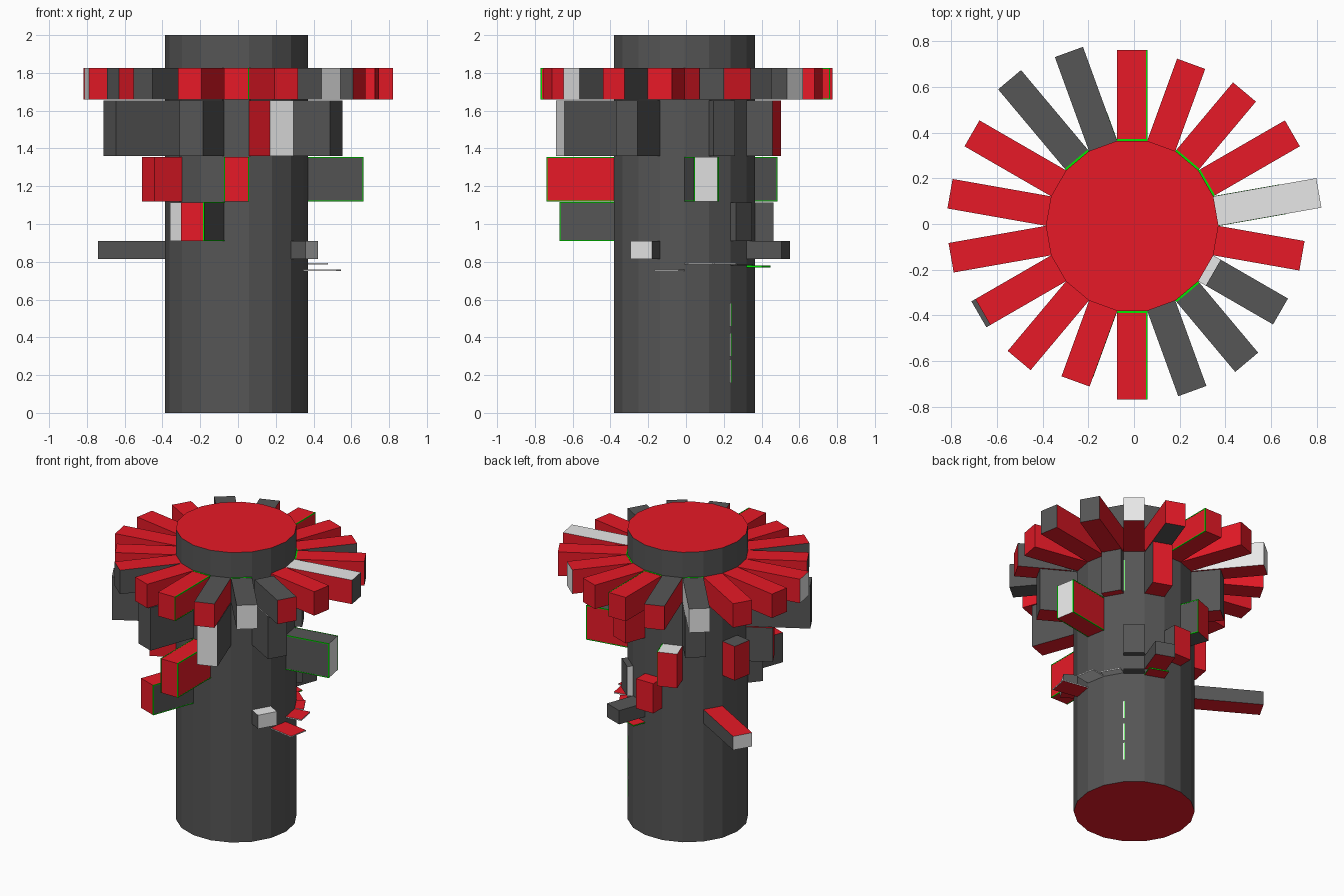
import bpy, bmesh, math
from mathutils import Vector

if "Cube" in bpy.data.objects:
    bpy.data.objects.remove(bpy.data.objects["Cube"])

CX, CY, R, N = -0.008, -0.008, 0.378, 18
HALF = 0.0655  # half width of a block


def material(name, rgb):
    m = bpy.data.materials.new(name)
    m.diffuse_color = (*rgb, 1)
    m.use_nodes = True
    m.node_tree.nodes["Principled BSDF"].inputs["Base Color"].default_value = m.diffuse_color
    return m


MATS = [material("red", (0.8, 0.01, 0.02)),
        material("dark_grey", (0.092, 0.092, 0.092)),
        material("light_grey", (0.8, 0.8, 0.8)),
        material("green", (0.0, 0.8, 0.0))]
CODE = {"R": 0, "G": 1, "L": 2, "V": 3}


def finish(bm, name):
    me = bpy.data.meshes.new(name)
    bm.normal_update()
    bm.to_mesh(me)
    bm.free()
    for m in MATS:
        me.materials.append(m)
    ob = bpy.data.objects.new(name, me)
    bpy.context.collection.objects.link(ob)
    ob.location = (CX, CY, 0)


# Column: 18 flat sides, red caps
bm = bmesh.new()
ring = [bm.verts.new((R * math.cos(math.tau * i / N), R * math.sin(math.tau * i / N), 0)) for i in range(N)]
base = bm.faces.new(ring)
ext = bmesh.ops.extrude_face_region(bm, geom=[base], use_keep_orig=True)
bmesh.ops.translate(bm, vec=(0, 0, 2), verts=[g for g in ext["geom"] if isinstance(g, bmesh.types.BMVert)])
bmesh.ops.recalc_face_normals(bm, faces=bm.faces)
bm.normal_update()
for f in bm.faces:
    f.material_index = 0 if abs(f.normal.z) > 0.5 else 1
finish(bm, "column")


# Radial box; colours are top, outer end, clockwise side, other side, underside
def block(name, deg, r1, z0, z1, colours, r0=0.36, s0=-HALF, s1=HALF):
    a = math.radians(deg)
    out = Vector((math.cos(a), math.sin(a), 0))
    side = Vector((-math.sin(a), math.cos(a), 0))
    bm = bmesh.new()
    bmesh.ops.create_cube(bm, size=1)
    for v in bm.verts:
        x, y, z = v.co
        v.co = out * (r1 if x > 0 else r0) + side * (s1 if y > 0 else s0)
        v.co.z = z1 if z > 0 else z0
    bm.normal_update()
    for f in bm.faces:
        n = f.normal
        if abs(n.z) > 0.5:
            k = 0 if n.z > 0 else 4
        elif abs(n.dot(out)) > 0.5:
            k = 1
        else:
            k = 3 if n.dot(side) > 0 else 2
        f.material_index = CODE[colours[k]]
    finish(bm, name)


# Each layer: name, bottom, top, list of (angle, reach, colours, optional inner start)
LAYERS = [
    ("crown_block", 1.66, 1.825, [
        (90, .77, "RRRRR"), (70, .755, "RRRRG"), (50, .765, "RLGRR"), (30, .81, "RGRRR"),
        (10, .83, "LGRRR"), (-10, .755, "RRRRR"), (-30, .75, "GRGGR", .41), (-50, .78, "GLGGG"),
        (-70, .77, "GRRRR"), (-90, .76, "RRRRR"), (-110, .725, "RRRRR"), (-130, .77, "RGGGR"),
        (-150, .755, "RGRRR"), (-170, .805, "RLRRR"), (170, .81, "RRRRR"), (150, .81, "RRRRR"),
        (130, .835, "GLLGR"), (110, .81, "GRRRR")]),
    ("upper_block", 1.36, 1.655, [
        (70, .52, "GRGRR"), (30, .42, "GGGGR"), (-30, .61, "LGGGR"), (-70, .70, "GLRGR"),
        (-110, .70, "GGGGR"), (-150, .775, "GGGGR"), (130, .56, "GGGGR")]),
    ("middle_block", 1.12, 1.355, [
        (10, .67, "GLGRR"), (-90, .73, "RRRRR"), (-150, .54, "RRGRR"),
        (170, .48, "GRRRR"), (110, .50, "LRGRG")]),
    ("lower_block", 0.91, 1.115, [
        (50, .41, "GGGLG"), (90, .47, "RRGRR"), (-110, .68, "RRGGR"), (-130, .47, "GLGGR")]),
    ("bottom_block", 0.815, 0.91, [
        (150, .81, "RLGGR"), (-30, .46, "LLGGR"), (70, .57, "GGGGR")]),
]
for name, z0, z1, items in LAYERS:
    for i, (deg, r, col, *inner) in enumerate(items):
        block(f"{name}_{i + 1}", deg, r, z0, z1, col, *inner)

# Thin plates curving around the right side
PLATES = [(-10, .55, .756, "RLLLR"), (10, .48, .79, "RLLLL"), (30, .43, .79, "RLLLL"),
          (50, .42, .785, "RGGGG"), (70, .46, .775, "RVVVR")]
for i, (deg, r, z, col) in enumerate(PLATES):
    block(f"thin_plate_{i + 1}", deg, r, z - .004, z + .004, col)

T, E = .005, .001  # green trim width and how far it stands proud
# Green edging along the length of blocks: angle, reach, bottom, top, sides
EDGES = [(90, .77, 1.66, 1.825, [-1]), (-90, .76, 1.66, 1.825, [1]),
         (10, .67, 1.12, 1.355, [-1, 1]), (-90, .73, 1.12, 1.355, [-1, 1]),
         (-110, .68, .91, 1.115, [1]), (110, .50, 1.12, 1.355, [-1])]
for i, (deg, r, z0, z1, sides) in enumerate(EDGES):
    for s in sides:
        lo, hi = sorted((s * (HALF + E), s * (HALF - T)))
        n = f"green_edge_{i + 1}_{s}"
        block(n + "_top", deg, r + E, z1 - T, z1 + E, "VVVVV", .36, lo, hi)
        block(n + "_bottom", deg, r + E, z0 - E, z0 + T, "VVVVV", .36, lo, hi)
        block(n + "_end", deg, r + E, z0, z1, "VVVVV", r - T, lo, hi)

# Green seams where crown blocks meet the column
for deg in (90, 50, 30, 130, -50, -90):
    block(f"green_seam_{deg}", deg, .381, 1.82, 1.827, "VVVVV", .365)

# Narrow light slits with green rims up the column
for i, (z0, z1) in enumerate([(.16, .28), (.30, .42), (.46, .58), (1.38, 1.6)]):
    block(f"slit_{i + 1}", 40, R + .001, z0, z1, "LLLLL", .36, -.004, .004)
    block(f"slit_rim_{i + 1}", 40, R + .001, z0, z1, "VVVVV", .36, .004, .008)
